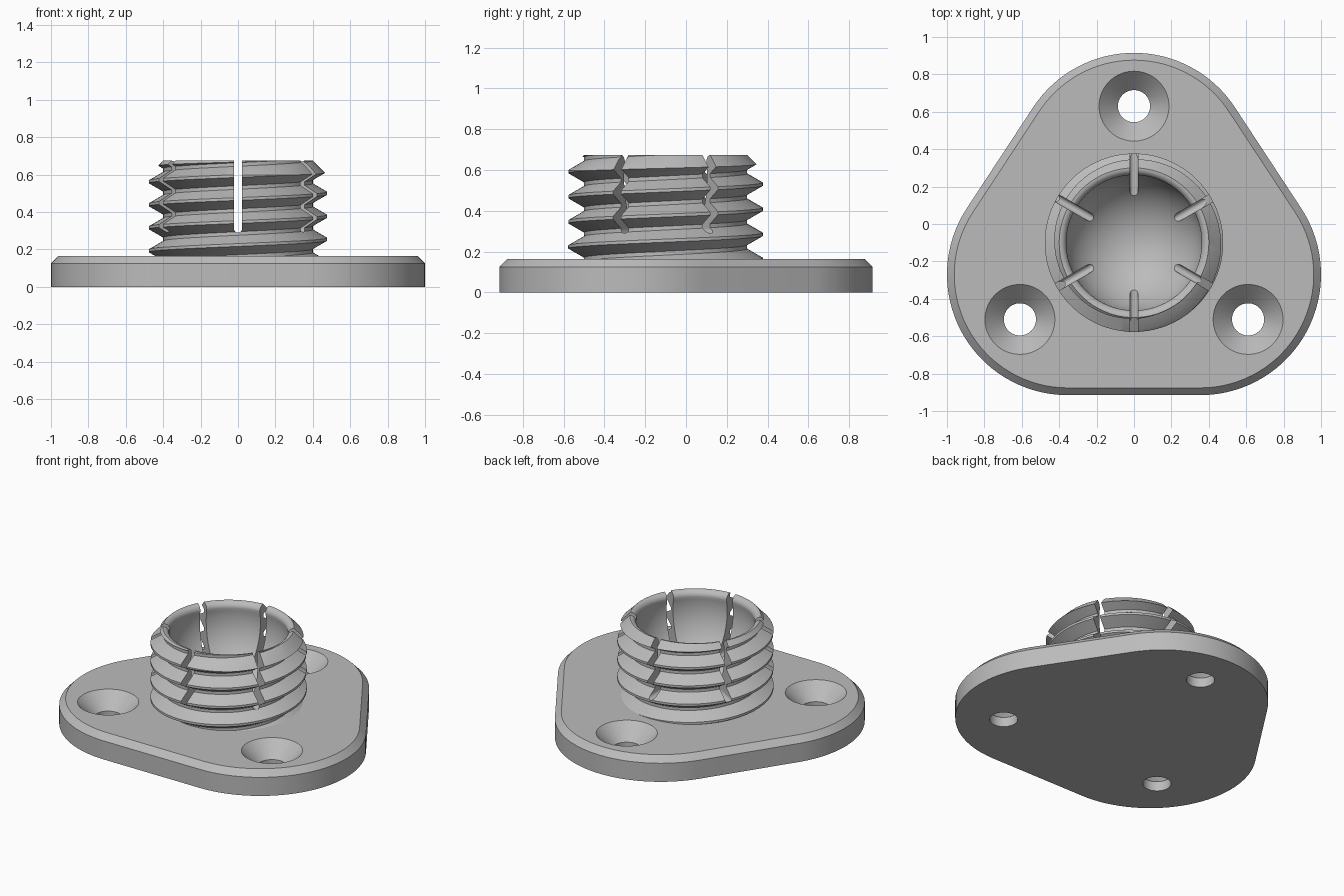
import bpy, bmesh, math
from math import sin, cos, pi, radians

old = bpy.data.objects.get("Cube")
if old:
    bpy.data.objects.remove(old, do_unlink=True)

# Single grey material
grey = bpy.data.materials.new("plain_grey")
grey.use_nodes = True
colour = (0.5, 0.5, 0.5, 1)
grey.diffuse_color = colour
grey.node_tree.nodes["Principled BSDF"].inputs["Base Color"].default_value = colour


def add_object(name, bm, location=(0, 0, 0)):
    bmesh.ops.recalc_face_normals(bm, faces=bm.faces)
    mesh = bpy.data.meshes.new(name)
    bm.to_mesh(mesh)
    bm.free()
    mesh.materials.append(grey)
    obj = bpy.data.objects.new(name, mesh)
    obj.location = location
    bpy.context.collection.objects.link(obj)
    return obj


def lathe(name, profile, steps, location):
    """Solid of revolution about z; the profile starts and ends on the axis."""
    bm = bmesh.new()
    verts = [bm.verts.new((r, 0, z)) for r, z in profile]
    edges = [bm.edges.new(pair) for pair in zip(verts, verts[1:])]
    bmesh.ops.spin(bm, geom=verts + edges, cent=(0, 0, 0), axis=(0, 0, 1),
                   angle=2 * pi, steps=steps)
    bmesh.ops.remove_doubles(bm, verts=bm.verts, dist=1e-5)
    return add_object(name, bm, location)


def prism(name, loops, location=(0, 0, 0)):
    """Solid skinned over matching closed loops."""
    bm = bmesh.new()
    rings = [[bm.verts.new(p) for p in loop] for loop in loops]
    n = len(rings[0])
    for low, high in zip(rings, rings[1:]):
        for i in range(n):
            k = (i + 1) % n
            bm.faces.new((low[i], low[k], high[k], high[i]))
    bm.faces.new(rings[0])
    bm.faces.new(rings[-1])
    return add_object(name, bm, location)


def boolean(obj, cutter, operation):
    cutter.hide_render = True
    mod = obj.modifiers.new("cut", 'BOOLEAN')
    mod.object = cutter
    mod.operation = operation
    mod.solver = 'EXACT'
    bpy.context.view_layer.objects.active = obj
    bpy.ops.object.modifier_apply(modifier=mod.name)
    bpy.data.objects.remove(cutter, do_unlink=True)


def smooth(obj):
    bpy.ops.object.select_all(action='DESELECT')
    obj.select_set(True)
    bpy.context.view_layer.objects.active = obj
    bpy.ops.object.shade_smooth_by_angle(angle=radians(25))


# Base plate: rounded triangle with a chamfered top edge
PLATE_TOP = 0.165
CX, CY = 0.355, 0.27
tilt = math.atan2(CX, 2 * CY)
corners = [(CX, -CY, -pi / 2, tilt), (0, CY, tilt, pi - tilt),
           (-CX, -CY, pi - tilt, 1.5 * pi)]


def outline(radius, z, steps=32):
    pts = []
    for x, y, start, end in corners:
        for i in range(steps + 1):
            a = start + (end - start) * i / steps
            pts.append((x + radius * cos(a), y + radius * sin(a), z))
    return pts


plate = prism("base_plate", [outline(0.645, 0), outline(0.645, 0.125),
                             outline(0.606, PLATE_TOP)])

# Countersunk screw holes
for x, y in ((0, 0.63), (0.61, -0.51), (-0.61, -0.51)):
    sink = [(0, -0.1), (0.086, -0.1), (0.086, 0.064), (0.237, 0.215), (0, 0.215)]
    boolean(plate, lathe("screw_hole_cutter", sink, 64, (x, y, 0)), 'DIFFERENCE')
smooth(plate)

# Threaded collar: right-hand helical ridge wrapped round a solid core
CENTRE = (0, -0.1, 0)
PITCH, ROOT, CREST = 0.123, 0.40, 0.477
Z_LOW, Z_HIGH, COLS = 0.05, 0.78, 120
tooth = [(-0.052, ROOT), (-0.0075, CREST), (0.0075, CREST), (0.052, ROOT)]

bm = bmesh.new()
columns = []
for c in range(COLS):
    a = 2 * pi * c / COLS
    lowest = bm.verts.new((ROOT * cos(a), ROOT * sin(a), Z_LOW))
    highest = bm.verts.new((ROOT * cos(a), ROOT * sin(a), Z_HIGH))
    column = []
    for turn in range(-7, 6):
        for offset, r in tooth:
            z = 0.5 + PITCH * (turn + c / COLS) + offset
            if z < Z_LOW + 1e-4:
                column.append(lowest)
            elif z > Z_HIGH - 1e-4:
                column.append(highest)
            else:
                column.append(bm.verts.new((r * cos(a), r * sin(a), z)))
    columns.append(column)
rows = len(columns[0])
for c in range(COLS):
    here, there = columns[c], columns[(c + 1) % COLS]
    shift = len(tooth) if c == COLS - 1 else 0
    for j in range(-shift, rows - 1):
        k, m = max(j, 0), max(j + 1, 0)
        p, q = min(j + shift, rows - 1), min(j + 1 + shift, rows - 1)
        corner = list(dict.fromkeys((here[k], there[p], there[q], here[m])))
        if len(corner) > 2:
            bm.faces.new(corner)
bm.faces.new([col[0] for col in reversed(columns)])
bm.faces.new([col[-1] for col in columns])
bmesh.ops.triangulate(bm, faces=bm.faces)
collar = add_object("threaded_collar", bm, CENTRE)

# Collar limits: chamfered rim, rounded lip and spherical socket
TOP, LIP, BALL, BALL_Z = 0.674, 0.038, 0.37, 0.56
limits = [(0, 0.1), (0.52, 0.1), (0.52, 0.554)]
for i in range(9):
    a = pi / 2 + pi / 2 * i / 8
    limits.append((ROOT + LIP * cos(a), TOP - LIP + LIP * sin(a)))
first = math.acos((ROOT - LIP) / BALL)
for i in range(1, 33):
    a = first - (first + pi / 2) * i / 32
    limits.append((max(BALL * cos(a), 0), BALL_Z + BALL * sin(a)))
boolean(collar, lathe("collar_limits", limits, 120, CENTRE), 'INTERSECT')

# Six round-bottomed slots, cut as three full-width passes
HALF = 0.0215
slot = [(HALF, 0.8), (-HALF, 0.8)]
for i in range(13):
    a = pi + pi * i / 12
    slot.append((HALF * cos(a), 0.311 + HALF * sin(a)))
for angle in (30, 90, 150):
    cutter = prism("slot_cutter", [[(e, u, z) for u, z in slot] for e in (-0.6, 0.6)], CENTRE)
    cutter.rotation_euler.z = radians(angle)
    boolean(collar, cutter, 'DIFFERENCE')
smooth(collar)
